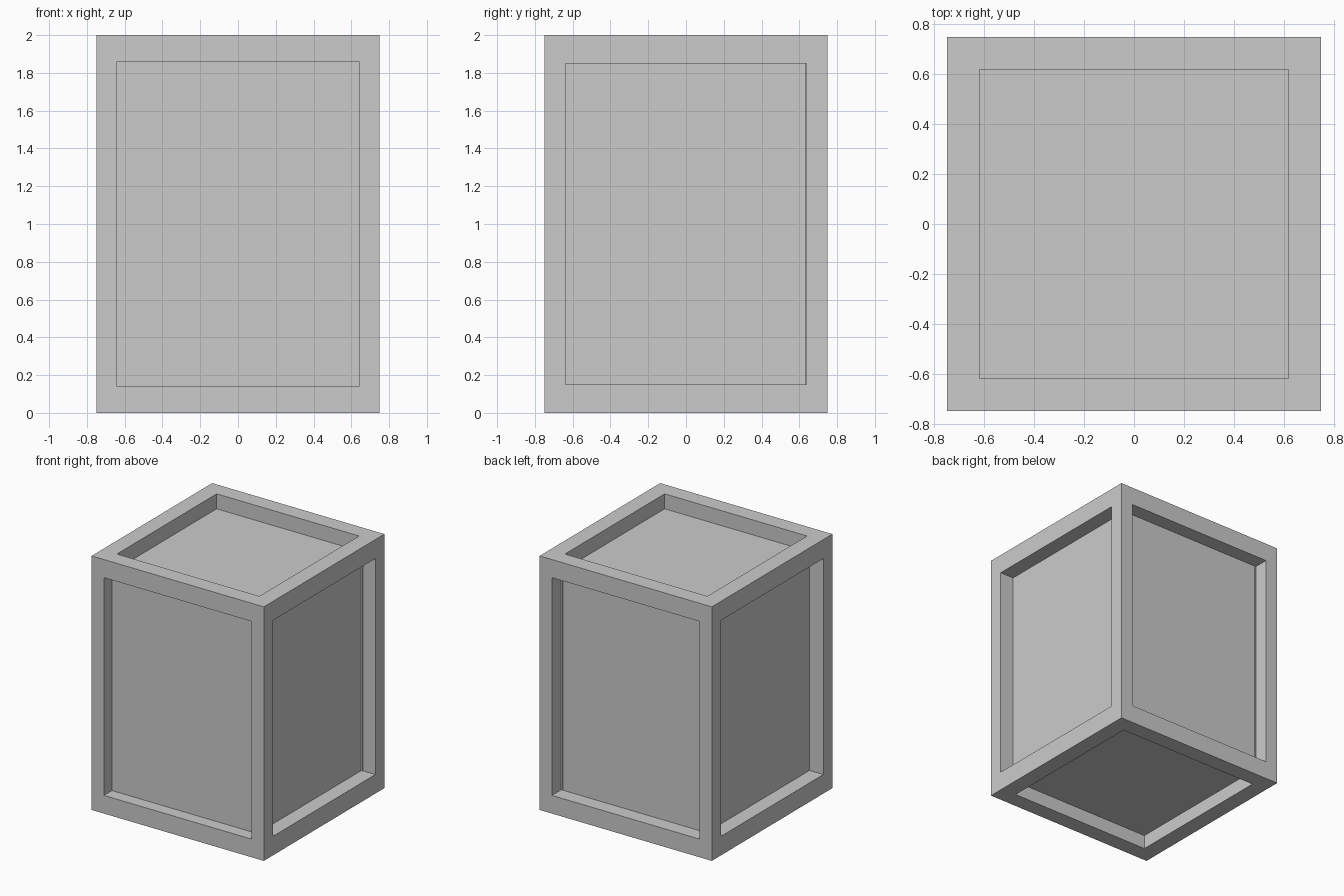
import bpy, bmesh
from mathutils import Vector

if "Cube" in bpy.data.objects:
    bpy.data.objects.remove(bpy.data.objects["Cube"])

# Crate body: a 1.5 x 1.5 x 2 block standing on the floor
bm = bmesh.new()
bmesh.ops.create_cube(bm, size=1.0)
for v in bm.verts:
    v.co = Vector((v.co.x * 1.5, v.co.y * 1.5, v.co.z * 2 + 1))
bm.normal_update()


def recess(face, scale, depth):
    """Inset a face in proportion to its size, then sink it."""
    n, c = face.normal.copy(), face.calc_center_median()
    corners = [v.co.copy() for v in face.verts]
    bmesh.ops.inset_individual(bm, faces=[face], thickness=0.05)
    for v in face.verts:
        near = min(corners, key=lambda p: (p - v.co).length)
        v.co = c + (near - c) * scale
    panel = bmesh.ops.extrude_discrete_faces(bm, faces=[face])["faces"][0]
    bmesh.ops.translate(bm, verts=panel.verts[:], vec=-n * depth)


# Sunken panels: window scale and depth for each side
settings = {
    (0, -1, 0): (0.857, 0.10),   # front
    (0, 1, 0): (0.857, 0.117),   # back
    (1, 0, 0): (0.85, 0.12),     # right
    (-1, 0, 0): (0.85, 0.12),    # left
    (0, 0, 1): (0.827, 0.118),   # top
    (0, 0, -1): (0.827, 0.11),   # bottom
}
for face in bm.faces[:]:
    key = tuple(round(a) for a in face.normal)
    recess(face, *settings[key])

bm.normal_update()
mesh = bpy.data.meshes.new("crate")
bm.to_mesh(mesh)
bm.free()
crate = bpy.data.objects.new("crate", mesh)
bpy.context.collection.objects.link(crate)
